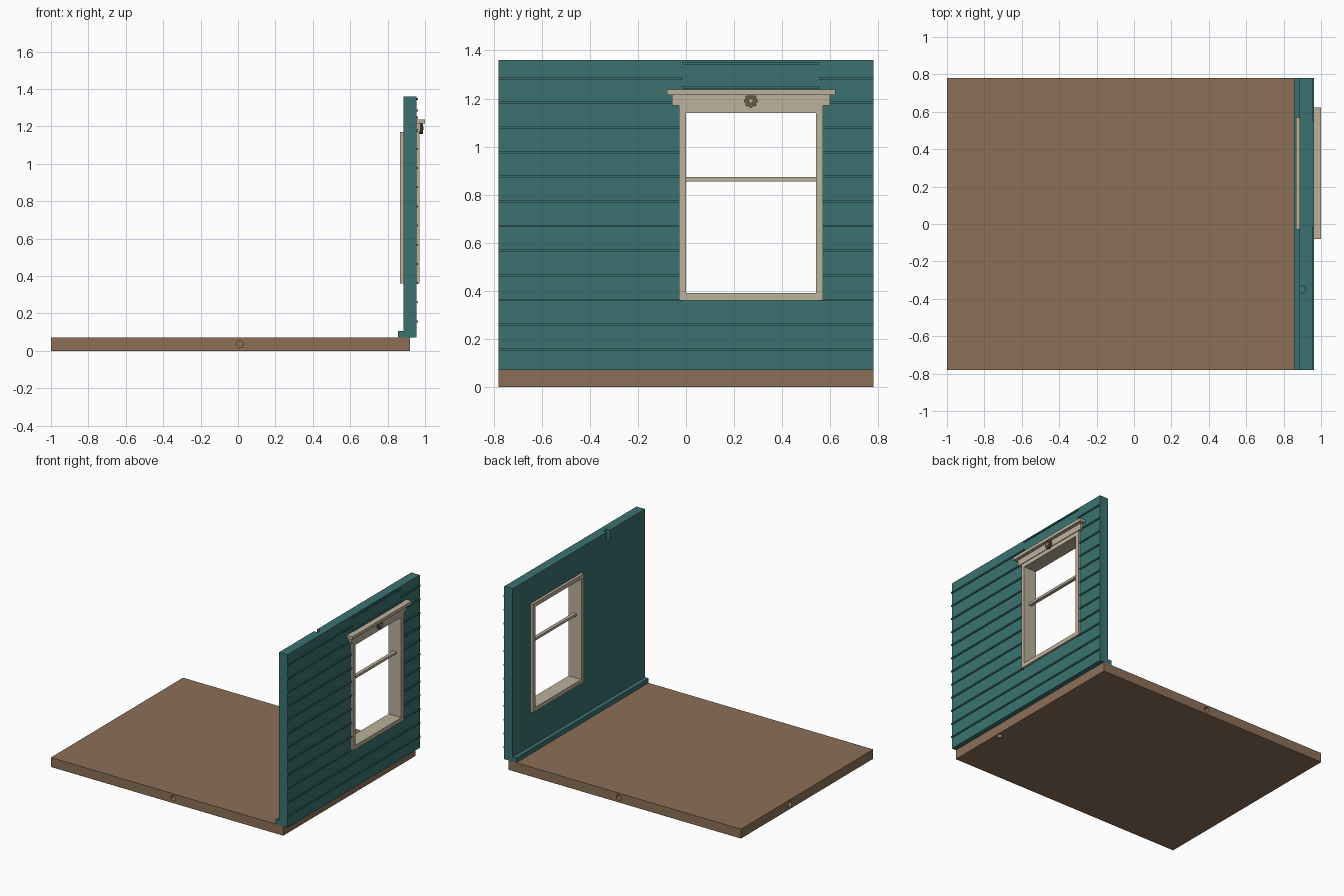
import bpy
import math

if "Cube" in bpy.data.objects:
    bpy.data.objects.remove(bpy.data.objects["Cube"])


def colour(name, rgb):
    m = bpy.data.materials.new(name)
    m.diffuse_color = (*rgb, 1)
    m.use_nodes = True
    m.node_tree.nodes["Principled BSDF"].inputs["Base Color"].default_value = m.diffuse_color
    return m


TEAL = colour("teal paint", (0.043, 0.171, 0.165))
WOOD = colour("brown wood", (0.262, 0.159, 0.097))
CREAM = colour("beige trim", (0.507, 0.445, 0.332))
BRONZE = colour("dark bronze", (0.16, 0.10, 0.06))


def box(name, x, y, z, mat=None):
    bpy.ops.mesh.primitive_cube_add(size=1, location=[sum(r) / 2 for r in (x, y, z)])
    o = bpy.context.object
    o.name = name
    o.scale = [r[1] - r[0] for r in (x, y, z)]
    bpy.ops.object.transform_apply(location=False, rotation=False, scale=True)
    if mat:
        o.data.materials.append(mat)
    return o


def rod(name, loc, radius, depth, axis="Z", mat=None, sides=16):
    rot = {"X": (0, math.pi / 2, 0), "Y": (math.pi / 2, 0, 0), "Z": (0, 0, 0)}[axis]
    bpy.ops.mesh.primitive_cylinder_add(vertices=sides, radius=radius, depth=depth,
                                        location=loc, rotation=rot)
    o = bpy.context.object
    o.name = name
    if mat:
        o.data.materials.append(mat)
    return o


def cut(target, cutter):
    cutter.hide_render = True
    cutter.hide_set(True)
    mod = target.modifiers.new("cut", "BOOLEAN")
    mod.operation = "DIFFERENCE"
    mod.solver = "EXACT"
    mod.object = cutter


Y = (-0.78, 0.78)

# Floor slab with peg holes
floor = box("floor", (-1, 0.92), Y, (0, 0.07), WOOD)
for side in (-1, 1):
    cut(floor, rod("floor_peg_cutter", (0.01, side * 0.78, 0.036), 0.02, 0.12, "Y"))
cut(floor, rod("floor_end_peg_cutter", (-1, 0.2, 0.036), 0.02, 0.12, "X"))
cut(floor, rod("floor_under_peg_cutter", (0.895, -0.35, 0), 0.02, 0.1))

# Wall with window opening and a peg slot at the top
wall = box("wall", (0.885, 0.955), Y, (0.07, 1.36), TEAL)
cut(wall, box("window_cutter", (0.8, 1.05), (-0.02, 0.56), (0.37, 1.16)))
cut(wall, rod("wall_peg_cutter", (0.897, -0.35, 1.36), 0.02, 0.14))
box("baseboard", (0.855, 0.886), Y, (0.07, 0.105), TEAL)


# Siding ridges, interrupted by the window and staggered above it
def ridge(y, z):
    box("siding_ridge", (0.954, 0.963), y, (z - 0.005, z + 0.005), TEAL)


for i in range(12):
    z = 0.157 + i * 0.1025
    if z < 0.355:
        ridge(Y, z)
    else:
        ridge((Y[0], -0.015), z)
        ridge((0.553, Y[1]), z)
for z in (1.247, 1.347):
    ridge((-0.015, 0.553), z)

# Window frame
FX = (0.865, 0.97)
for y in ((-0.03, 0.0), (0.54, 0.57)):
    box("window_jamb", FX, y, (0.36, 1.17), CREAM)
for z in ((0.36, 0.39), (1.14, 1.17)):
    box("window_rail", FX, (0, 0.54), z, CREAM)
box("window_crossbar", (0.905, 0.93), (0, 0.54), (0.855, 0.873), CREAM)

# Window header and cap
box("window_header", (0.95, 0.975), (-0.058, 0.598), (1.17, 1.217), CREAM)
box("window_cap", (0.95, 1.0), (-0.08, 0.622), (1.215, 1.238), CREAM)

# Rosette on the header
C = (0.27, 1.19)
rod("rosette_base", (0.977, *C), 0.022, 0.012, "X", BRONZE)
for i in range(8):
    a = i * math.tau / 8
    rod("rosette_petal", (0.98, C[0] + 0.021 * math.cos(a), C[1] + 0.021 * math.sin(a)),
        0.0085, 0.018, "X", BRONZE, 8)
rod("rosette_centre", (0.984, *C), 0.01, 0.016, "X", CREAM, 10)
